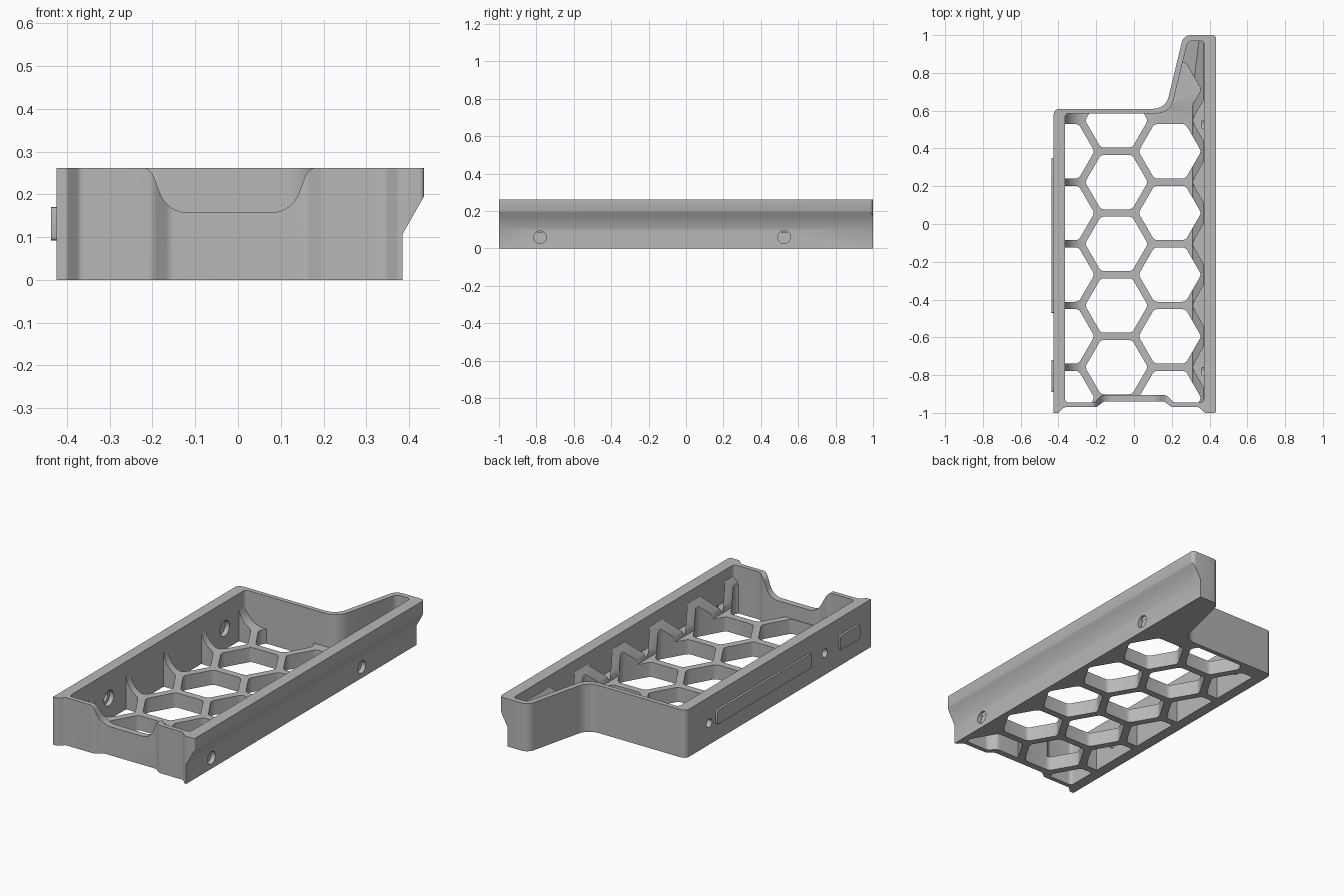
import bpy, bmesh, math
from mathutils import Vector

cube = bpy.data.objects.get("Cube")
if cube:
    bpy.data.objects.remove(cube, do_unlink=True)

grey = bpy.data.materials.new("plain grey")
grey.use_nodes = True
GREY = (0.48, 0.48, 0.48, 1)
grey.diffuse_color = GREY
grey.node_tree.nodes["Principled BSDF"].inputs["Base Color"].default_value = GREY

TOP, FLOOR = 0.262, 0.08


def rounded(corners, steps=6):
    """Turn (a, b, radius) corners into a polygon with arcs at the corners."""
    out = []
    n = len(corners)
    for i, (a, b, r) in enumerate(corners):
        p = Vector((a, b))
        u = Vector(corners[i - 1][:2]) - p
        v = Vector(corners[(i + 1) % n][:2]) - p
        if r == 0:
            out.append(p)
            continue
        half = u.angle(v) / 2
        t = min(r / math.tan(half), 0.45 * u.length, 0.45 * v.length)
        u.normalize()
        v.normalize()
        centre = p + (u + v).normalized() * t / math.cos(half)
        s, e = p + u * t - centre, p + v * t - centre
        turn = s.angle(e)
        for k in range(steps + 1):
            f = k / steps
            out.append(centre + (s * math.sin((1 - f) * turn) + e * math.sin(f * turn)) / math.sin(turn))
    return out


PLACE = {"x": lambda a, b, h: (h, a, b),
         "y": lambda a, b, h: (a, h, b),
         "z": lambda a, b, h: (a, b, h)}


def prism(name, polygons, axis, lo, hi):
    """Extrude one or more polygons along an axis into one object."""
    bm = bmesh.new()
    for poly in polygons:
        ends = [[bm.verts.new(PLACE[axis](a, b, h)) for a, b in poly] for h in (lo, hi)]
        bm.faces.new(ends[0])
        bm.faces.new(ends[1])
        for i in range(len(poly)):
            j = (i + 1) % len(poly)
            bm.faces.new((ends[0][i], ends[0][j], ends[1][j], ends[1][i]))
    bmesh.ops.recalc_face_normals(bm, faces=bm.faces)
    mesh = bpy.data.meshes.new(name)
    bm.to_mesh(mesh)
    bm.free()
    ob = bpy.data.objects.new(name, mesh)
    bpy.context.collection.objects.link(ob)
    return ob


def combine(target, tool, operation="DIFFERENCE"):
    """Apply a boolean and delete the tool."""
    mod = target.modifiers.new("cut", "BOOLEAN")
    mod.operation, mod.solver, mod.object = operation, "EXACT", tool
    bpy.context.view_layer.objects.active = target
    bpy.ops.object.modifier_apply(modifier=mod.name)
    bpy.data.objects.remove(tool, do_unlink=True)


def circle(a, b, r, n=32):
    return [(a + r * math.cos(2 * math.pi * i / n), b + r * math.sin(2 * math.pi * i / n)) for i in range(n)]


def hexagon(x, y, r=0.166):
    return rounded([(x + r * math.cos(math.pi * i / 3), y + r * math.sin(math.pi * i / 3), 0.03)
                    for i in range(6)], 4)


# Plan outlines of the outside and the inside of the wall
outer = rounded([(-0.425, 0.61, 0.03), (0.168, 0.61, 0.08), (0.262, 1, 0.05), (0.435, 1, 0.02),
                 (0.435, -1, 0.01), (0.375, -1, 0.02), (0.345, -0.97, 0.02), (0.2, -0.97, 0.03),
                 (0.16, -0.94, 0.03), (-0.16, -0.94, 0.03), (-0.2, -0.97, 0.03),
                 (-0.37, -0.97, 0.02), (-0.4, -1, 0.01), (-0.425, -1, 0)])
inner = rounded([(-0.365, 0.585, 0.02), (0.192, 0.585, 0.09), (0.285, 0.97, 0.03), (0.37, 0.97, 0.015),
                 (0.37, -0.945, 0.02), (0.21, -0.945, 0.03), (0.17, -0.905, 0.03),
                 (-0.17, -0.905, 0.03), (-0.21, -0.945, 0.03), (-0.365, -0.945, 0.02)])

tray = prism("tray", [outer], "z", 0, TOP)

# Stepped underside of the right rail
combine(tray, prism("rail_step", [[(0.385, -0.1), (0.385, 0.107), (0.435, 0.195), (0.5, 0.312), (0.5, -0.1)]],
                    "y", -1.1, 1.1))

# Cavity, less the cove on the left, the slope on the right and the ramp in the arm
cavity = prism("cavity", [inner], "z", FLOOR, 0.4)
cove = [(-0.255 - 0.11 * math.sin(t), 0.19 - 0.11 * math.cos(t))
        for t in [math.pi / 2 * (1 - i / 8) for i in range(9)]]
cove = [(-0.45, 0.02), (-0.45, 0.2), (-0.366, 0.2)] + cove + [(-0.25, 0.02)]
combine(cavity, prism("cove", [cove], "y", -1.1, 1.1))
combine(cavity, prism("slope", [[(0.45, 0.02), (0.45, 0.2), (0.369, 0.2), (0.315, 0.11), (0.3, 0.02)]],
                      "y", -1.1, 1.1))
combine(cavity, prism("ramp", [[(0.57, 0.02), (0.57, 0.075), (0.98, 0.16), (1.1, 0.16), (1.1, 0.02)]],
                      "x", 0.05, 0.5))
combine(tray, cavity)

# Honeycomb floor: open cells, then blind pockets along the right side and in the arm
PITCH = 0.3265
COLUMN = PITCH * math.sqrt(3) / 2
open_cells, blind_cells = [hexagon(0.19 - COLUMN, 0.385 + PITCH / 2)], [hexagon(0.19, 0.385 + PITCH)]
for row in range(5):
    y = 0.385 - row * PITCH
    open_cells += [hexagon(0.19, y), hexagon(0.19 - 2 * COLUMN, y)]
    if row < 4:
        open_cells.append(hexagon(0.19 - COLUMN, y - PITCH / 2))
    blind_cells.append(hexagon(0.19 + COLUMN, y + PITCH / 2))
for cells, bottom in ((open_cells, -0.1), (blind_cells, FLOOR + 0.008)):
    cutter = prism("cells", cells, "z", bottom, 0.35)
    combine(cutter, prism("cell_limit", [inner], "z", -0.2, 0.4), "INTERSECT")
    combine(tray, cutter)

# Dip in the front wall
dip = rounded([(-0.26, 0.272, 0), (-0.205, 0.262, 0.05), (-0.165, 0.157, 0.07), (0.125, 0.157, 0.07),
               (0.165, 0.262, 0.05), (0.22, 0.272, 0), (0.22, 0.4, 0), (-0.26, 0.4, 0)], 8)
combine(tray, prism("dip", [dip], "y", -1.1, -0.88))

# Round sockets in the right side, counterbored screw holes in the left wall
combine(tray, prism("sockets", [circle(y, 0.06, 0.034) for y in (-0.78, 0.525)], "x", 0.36, 0.5))
for radius, lo, hi in ((0.023, -0.5, -0.33), (0.042, -0.39, -0.32)):
    combine(tray, prism("screw_holes", [circle(y, 0.118, radius) for y in (-0.6, 0.405)], "x", lo, hi))

# Raised pads on the left wall
long_pad, short_pad = [
    prism(name, [rounded([(lo, 0.092, 0.008), (hi, 0.092, 0.008), (hi, 0.17, 0.008), (lo, 0.17, 0.008)], 3)],
          "x", -0.437, -0.42)
    for name, lo, hi in (("long_pad", -0.47, 0.35), ("short_pad", -0.89, -0.72))]

# Colour and shading
for ob in (tray, long_pad, short_pad):
    ob.data.materials.clear()
    ob.data.materials.append(grey)
    bpy.ops.object.select_all(action="DESELECT")
    ob.select_set(True)
    bpy.context.view_layer.objects.active = ob
    bpy.ops.object.shade_smooth_by_angle(angle=math.radians(30))
